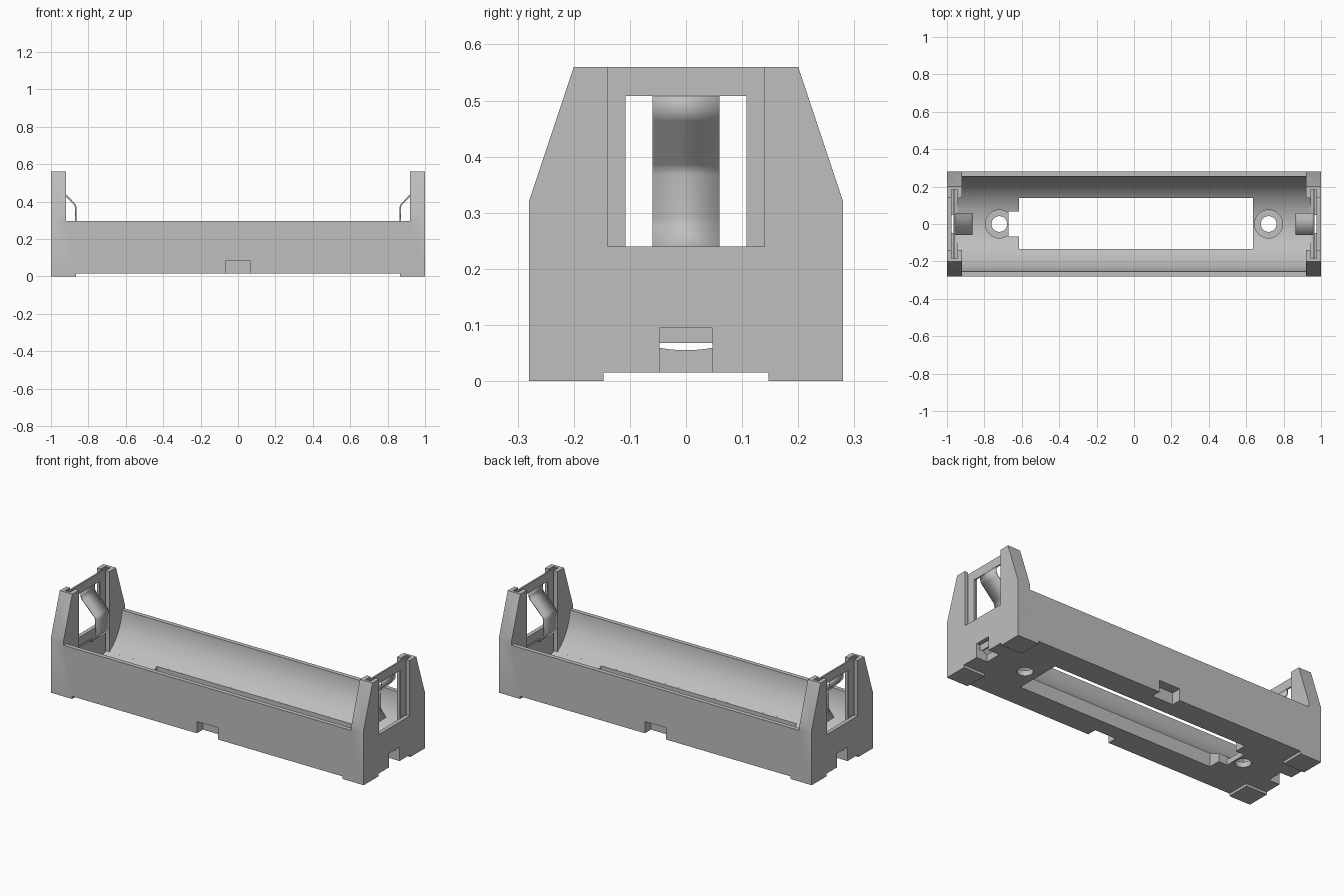
import bpy, bmesh, math
from mathutils import Vector

if "Cube" in bpy.data.objects:
    bpy.data.objects.remove(bpy.data.objects["Cube"], do_unlink=True)

grey = bpy.data.materials.new("light grey")
grey.use_nodes = True
grey.diffuse_color = (0.52, 0.52, 0.52, 1)
grey.node_tree.nodes["Principled BSDF"].inputs["Base Color"].default_value = (0.52, 0.52, 0.52, 1)


def to_object(name, bm):
    bmesh.ops.recalc_face_normals(bm, faces=bm.faces)
    mesh = bpy.data.meshes.new(name)
    bm.to_mesh(mesh)
    bm.free()
    mesh.materials.append(grey)
    ob = bpy.data.objects.new(name, mesh)
    bpy.context.collection.objects.link(ob)
    return ob


def box(name, x0, x1, y0, y1, z0, z1):
    bm = bmesh.new()
    bmesh.ops.create_cube(bm, size=1)
    for v in bm.verts:
        v.co = Vector(((x0 + x1) / 2 + v.co.x * (x1 - x0),
                       (y0 + y1) / 2 + v.co.y * (y1 - y0),
                       (z0 + z1) / 2 + v.co.z * (z1 - z0)))
    return to_object(name, bm)


def end_box(name, s, x0, x1, half_y, z0, z1):
    """Box at one end; s is the sign of x."""
    a, b = sorted((s * x0, s * x1))
    return box(name, a, b, -half_y, half_y, z0, z1)


def extrude_x(name, profile, half_x):
    """Extrude a y-z profile along x."""
    bm = bmesh.new()
    face = bm.faces.new([bm.verts.new((-half_x, y, z)) for y, z in profile])
    moved = bmesh.ops.extrude_face_region(bm, geom=[face])["geom"]
    verts = [g for g in moved if isinstance(g, bmesh.types.BMVert)]
    bmesh.ops.translate(bm, verts=verts, vec=(2 * half_x, 0, 0))
    return to_object(name, bm)


def arc(half_angle, steps):
    """Points of the trough arc, centred on straight down."""
    angles = [half_angle * (2 * i / steps - 1) for i in range(steps + 1)]
    return [(RADIUS * math.sin(a), AXIS_Z - RADIUS * math.cos(a)) for a in angles]


def rod(name, x, radius, z0, z1):
    bm = bmesh.new()
    bmesh.ops.create_cone(bm, cap_ends=True, segments=40, radius1=radius, radius2=radius, depth=z1 - z0)
    bmesh.ops.translate(bm, verts=bm.verts, vec=(x, 0, (z0 + z1) / 2))
    return to_object(name, bm)


def cut(target, cutters):
    """Subtract the cutters, bake the result and drop the cutters."""
    for c in cutters:
        c.hide_render = True
        mod = target.modifiers.new("cut", 'BOOLEAN')
        mod.operation, mod.solver, mod.object = 'DIFFERENCE', 'EXACT', c
    graph = bpy.context.evaluated_depsgraph_get()
    mesh = bpy.data.meshes.new_from_object(target.evaluated_get(graph))
    target.modifiers.clear()
    target.data = mesh
    for c in cutters:
        bpy.data.objects.remove(c, do_unlink=True)


RADIUS, AXIS_Z = 0.255, 0.31
RIM, TOP, WALL = 0.295, 0.56, 0.92

# Tray with tapered end walls
tray = extrude_x("tray", [(-0.28, 0), (0.28, 0), (0.28, 0.32), (0.2, TOP), (-0.2, TOP), (-0.28, 0.32)], 1)

# Space between the end walls, round trough and end openings
cutters = [
    box("space_cutter", -WALL, WALL, -1, 1, RIM, 1),
    extrude_x("trough_cutter", arc(math.pi / 2, 64) + [(RADIUS, 0.7), (-RADIUS, 0.7)], WALL),
    extrude_x("opening_cutter", arc(math.asin(0.14 / RADIUS), 24) + [(0.14, 0.7), (-0.14, 0.7)], 0.947),
]
# Underside relief that leaves four corner feet
cutters += [
    box("relief_cutter", -0.865, 0.865, -1, 1, -0.1, 0.015),
    box("relief_cutter", -2, 2, -0.147, 0.147, -0.1, 0.015),
]
# Floor window with its small extension
cutters += [
    box("floor_cutter", -0.615, 0.637, -0.135, 0.138, -0.1, 0.25),
    box("floor_cutter", -0.67, -0.6, -0.066, 0.068, -0.1, 0.25),
]
for s in (-1, 1):
    cutters += [
        # Screw hole and its flat seat
        rod("screw_cutter", s * 0.72, 0.042, -0.1, 0.2),
        rod("seat_cutter", s * 0.72, 0.075, 0.046, 0.2),
        # End window, contact slot and terminal notch
        end_box("window_cutter", s, 0.93, 1.1, 0.14, 0.24, 0.8),
        end_box("slot_cutter", s, 0.945, 0.977, 0.185, 0.068, 0.8),
        end_box("terminal_cutter", s, 0.93, 1.1, 0.047, -0.1, 0.095),
    ]
    # Side notch
    a, b = sorted((s * 0.225, s * 0.4))
    cutters.append(box("notch_cutter", -0.067, 0.067, a, b, -0.1, 0.083))
cut(tray, cutters)
parts = [tray]

# Contact plates with bent spring tongues
spring = [(0.961, 0.512), (0.961, 0.475), (0.868, 0.38), (0.868, 0.278), (0.905, 0.235)]
for s, side in ((-1, "right"), (1, "left")):
    plate = end_box(side + "_contact_plate", s, 0.957, 0.965, 0.182, 0.068, TOP)
    cut(plate, [end_box("hole_cutter", s, 0.9, 1.1, 0.108, 0.2, 0.508)])

    bm = bmesh.new()
    rows = [[bm.verts.new((s * x, y, z)) for y in (-0.06, 0.06)] for x, z in spring]
    for p, q in zip(rows, rows[1:]):
        bm.faces.new((p[0], p[1], q[1], q[0]))
    bends = [e for e in bm.edges if len(e.link_faces) == 2]
    bmesh.ops.bevel(bm, geom=bends, offset=0.012, segments=4, profile=0.5, affect='EDGES')
    tongue = to_object(side + "_spring_tongue", bm)
    thick = tongue.modifiers.new("thickness", 'SOLIDIFY')
    thick.thickness, thick.offset = 0.008, 0
    parts += [plate, tongue]

# Smooth the curves, keep sharp edges
bpy.ops.object.select_all(action='DESELECT')
for ob in parts:
    ob.select_set(True)
bpy.context.view_layer.objects.active = tray
bpy.ops.object.shade_smooth_by_angle(angle=math.radians(30))
